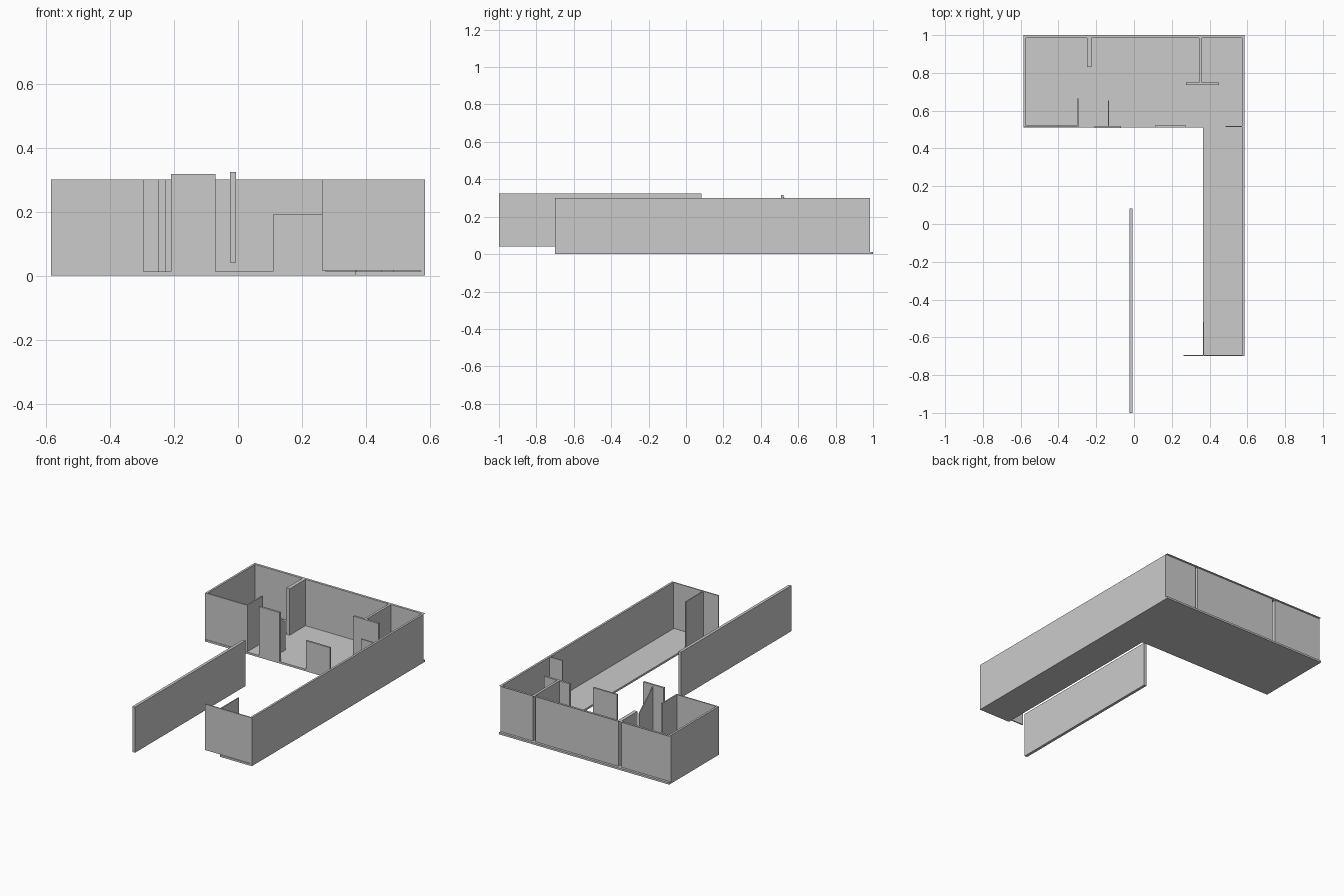
import bpy, bmesh

if "Cube" in bpy.data.objects:
    bpy.data.objects.remove(bpy.data.objects["Cube"])

H = 0.30      # wall top
F = 0.012     # floor thickness


def finish(name, bm):
    mesh = bpy.data.meshes.new(name)
    bm.to_mesh(mesh)
    bm.free()
    obj = bpy.data.objects.new(name, mesh)
    bpy.context.collection.objects.link(obj)
    return obj


def prism(name, points, offset):
    """Closed outline extruded along an offset vector."""
    bm = bmesh.new()
    face = bm.faces.new([bm.verts.new(p) for p in points])
    ext = bmesh.ops.extrude_face_region(bm, geom=[face])["geom"]
    verts = [g for g in ext if isinstance(g, bmesh.types.BMVert)]
    bmesh.ops.translate(bm, verts=verts, vec=offset)
    bmesh.ops.recalc_face_normals(bm, faces=bm.faces)
    return finish(name, bm)


def box(name, x0, x1, y0, y1, z0=F, z1=H):
    return prism(name, [(x0, y0, z0), (x1, y0, z0), (x1, y1, z0), (x0, y1, z0)],
                 (0, 0, z1 - z0))


# L-shaped floor slab
L = [(-.585, .51), (.365, .51), (.365, -.70), (.585, -.70), (.585, 1.0), (-.585, 1.0)]
prism("floor", [(x, y, 0) for x, y in L], (0, 0, F))

# Outer walls
box("right_wall", .572, .585, -.70, .985)
box("left_wall", -.585, -.572, .513, .985)
box("front_left_wall", -.572, -.295, .513, .521)
box("leg_end_wall", .262, .572, -.70, -.693, .015)
box("leg_inner_wall", .365, .371, -.693, -.52)

# Recessed back wall sheet, folding inwards around the two hollow partitions
path = [(-.572, .985), (-.248, .985), (-.248, .83), (-.226, .83), (-.226, .985),
        (.345, .985), (.345, .75), (.36, .75), (.36, .985), (.572, .985)]
bm = bmesh.new()
low = [bm.verts.new((x, y, F)) for x, y in path]
high = [bm.verts.new((x, y, H)) for x, y in path]
for i in range(len(path) - 1):
    bm.faces.new((low[i], low[i + 1], high[i + 1], high[i]))
finish("back_wall", bm)

# Caps closing the top of the back wall and partitions
bm = bmesh.new()
for x0, x1, y0, y1 in [(-.585, .585, .985, 1.0), (-.248, -.226, .83, .985),
                       (.345, .36, .75, .985)]:
    bm.faces.new([bm.verts.new((x, y, H)) for x, y in
                  [(x0, y0), (x1, y0), (x1, y1), (x0, y1)]])
finish("back_wall_cap", bm)

# Inner partitions and shopfront panels
box("partition_crossbar", .275, .45, .737, .75)
box("left_partition", -.303, -.295, .521, .665)
box("tall_front_panel", -.21, -.07, .508, .52, F, .317)
box("low_front_panel", .11, .275, .51, .521, F, .19)
box("right_front_panel", .485, .572, .513, .52)

# Thin partition with a sloping top
prism("sloped_partition",
      [(-.138, .52, F), (-.138, .655, F), (-.138, .655, .19), (-.138, .52, .307)],
      (.005, 0, 0))

# Free-standing raised wall
box("free_wall", -.025, -.007, -1.0, .083, .04, .323)
